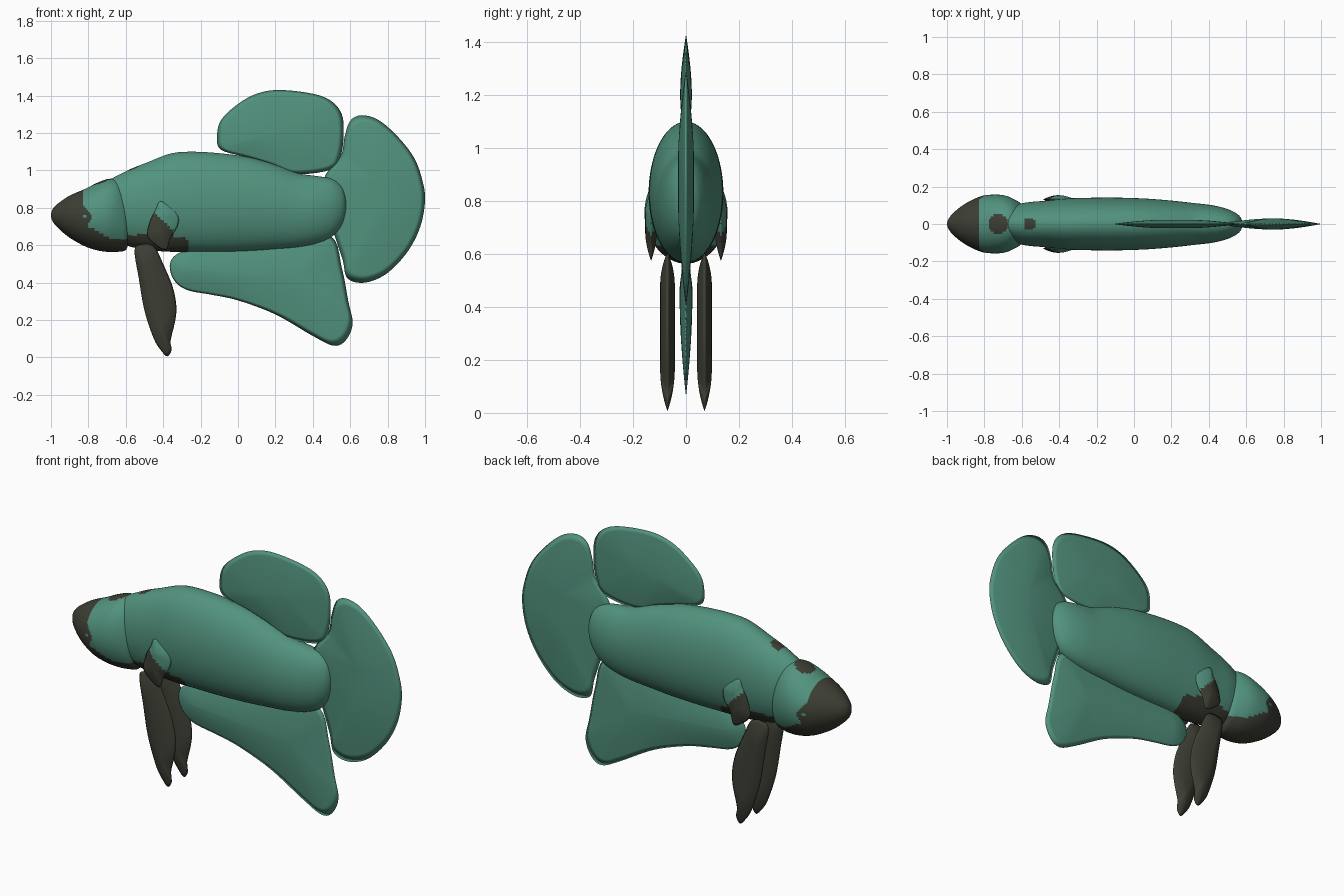
import bpy, math
from mathutils import Vector


def material(name, rgb):
    m = bpy.data.materials.new(name)
    m.diffuse_color = (*rgb, 1)
    return m


TEAL = material("teal", (0.085, 0.29, 0.21))
DARK = material("dark olive", (0.045, 0.049, 0.034))


def spline(pts, steps, closed=False):
    """Catmull-Rom curve through points of any dimension."""
    n, out = len(pts), []
    for i in range(n if closed else n - 1):
        idx = [(i + k) % n if closed else min(max(i + k, 0), n - 1) for k in (-1, 0, 1, 2)]
        a, b, c, d = (pts[j] for j in idx)
        for s in range(steps):
            t = s / steps
            out.append(tuple(0.5 * (2 * q + (r - p) * t + (2 * p - 5 * q + 4 * r - w) * t * t
                                    + (3 * q - p - 3 * r + w) * t ** 3)
                             for p, q, r, w in zip(a, b, c, d)))
    if not closed:
        out.append(tuple(pts[-1]))
    return out


def build(name, verts, faces, is_dark):
    me = bpy.data.meshes.new(name)
    me.from_pydata(verts, [], faces)
    me.materials.append(TEAL)
    me.materials.append(DARK)
    for p in me.polygons:
        p.use_smooth = True
        p.material_index = int(is_dark(p.center))
    ob = bpy.data.objects.new(name, me)
    bpy.context.collection.objects.link(ob)
    return ob


def loft(name, stations, is_dark, seg=72, steps=8):
    """Elliptical sections along x; station = (x, top z, bottom z, half width)."""
    rings = spline(stations, steps)
    verts, faces = [], []
    for x, top, bot, w in rings:
        for k in range(seg):
            a = 2 * math.pi * k / seg
            verts.append((x, w * math.cos(a), (top + bot) / 2 + (top - bot) / 2 * math.sin(a)))
    for i in range(len(rings) - 1):
        for k in range(seg):
            k2 = (k + 1) % seg
            faces.append((i * seg + k, (i + 1) * seg + k, (i + 1) * seg + k2, i * seg + k2))
    faces.append(tuple(range(seg)))
    faces.append(tuple(reversed(range((len(rings) - 1) * seg, len(rings) * seg))))
    return build(name, verts, faces, is_dark)


def fin(name, outline, ridge, thick, y=0.0, is_dark=lambda c: False, power=1.7, rings=9):
    """Lens-shaped fin: outline in (x, z), swelling to a ridge line in the middle."""
    edge = [Vector(p) for p in spline(outline, 5, True)]
    a, b = Vector(ridge[0]), Vector(ridge[1])
    ab = b - a
    n = len(edge)
    verts, faces = [], []
    # rings run from the front ridge, over the edge, to the back ridge
    for r in range(-rings, rings + 1):
        t = 1 - abs(r) / rings
        h = thick * (1 - t ** power) * (1 if r > 0 else -1)
        for p in edge:
            s = min(max((p - a).dot(ab) / max(ab.length_squared, 1e-9), 0), 1)
            q = (a + ab * s).lerp(p, t)
            verts.append((q.x, y + h, q.y))
    for r in range(2 * rings):
        for k in range(n):
            k2 = (k + 1) % n
            faces.append((r * n + k, r * n + k2, (r + 1) * n + k2, (r + 1) * n + k))
    ob = build(name, verts, faces, is_dark)
    return ob


# Body, with a dark throat patch and a dark spot on the nape
def body_dark(c):
    throat = c.x < -0.26 and c.z < 0.655 - 0.25 * max(0, c.x + 0.36)
    return throat or (c.z > 0.9 and math.hypot(c.x + 0.56, c.y) < 0.032)


loft("body", [
    (-0.74, 0.80, 0.78, 0.01), (-0.70, 0.93, 0.66, 0.07), (-0.60, 0.995, 0.60, 0.11),
    (-0.48, 1.045, 0.575, 0.124), (-0.36, 1.09, 0.565, 0.136), (-0.25, 1.10, 0.565, 0.14),
    (-0.10, 1.092, 0.565, 0.141), (0.06, 1.07, 0.57, 0.136), (0.20, 1.03, 0.58, 0.125),
    (0.32, 0.985, 0.59, 0.112), (0.42, 0.97, 0.61, 0.10), (0.50, 0.955, 0.645, 0.08),
    (0.55, 0.92, 0.70, 0.055), (0.573, 0.87, 0.76, 0.03), (0.58, 0.82, 0.81, 0.003)], body_dark)


# Head, with a dark snout, chin and crown spot
def head_dark(c):
    if math.hypot(c.x + 0.822, c.z - 0.755) < 0.011:
        return False
    snout = c.x < -0.825 + 0.05 * max(0, 1 - abs(c.z - 0.75) / 0.06)
    chin = c.z < 0.635 + 0.55 * max(0, -0.68 - c.x)
    return snout or chin or (c.z > 0.85 and math.hypot(c.x + 0.725, c.y) < 0.052)


loft("head", [
    (-1.0, 0.765, 0.755, 0.004), (-0.99, 0.795, 0.725, 0.03), (-0.96, 0.825, 0.69, 0.065),
    (-0.90, 0.865, 0.64, 0.11), (-0.82, 0.90, 0.595, 0.148), (-0.75, 0.935, 0.572, 0.157),
    (-0.69, 0.955, 0.564, 0.152), (-0.64, 0.945, 0.565, 0.132), (-0.60, 0.89, 0.575, 0.105),
    (-0.585, 0.80, 0.62, 0.07), (-0.58, 0.73, 0.70, 0.01)], head_dark)

# Dorsal, tail and anal fins on the centre line
fin("dorsal_fin", [
    (-0.112, 1.18), (-0.09, 1.27), (0, 1.355), (0.10, 1.41), (0.22, 1.43), (0.40, 1.41),
    (0.50, 1.37), (0.555, 1.30), (0.565, 1.20), (0.55, 1.08), (0.50, 1.005), (0.30, 0.98),
    (0.18, 1.03), (0.05, 1.07), (-0.09, 1.11)], [(0.15, 1.19), (0.30, 1.21)], 0.022)
fin("tail_fin", [
    (0.66, 1.295), (0.75, 1.27), (0.85, 1.185), (0.94, 1.07), (0.985, 0.95), (1.0, 0.84),
    (0.975, 0.70), (0.91, 0.57), (0.81, 0.46), (0.72, 0.41), (0.64, 0.40), (0.58, 0.43),
    (0.56, 0.52), (0.52, 0.64), (0.48, 0.76), (0.45, 0.88), (0.47, 0.98), (0.55, 1.08),
    (0.57, 1.18), (0.60, 1.265)], [(0.74, 0.95), (0.75, 0.80)], 0.03)
fin("anal_fin", [
    (-0.365, 0.49), (-0.34, 0.41), (-0.27, 0.36), (-0.14, 0.335), (0, 0.305), (0.20, 0.23),
    (0.40, 0.115), (0.51, 0.063), (0.575, 0.09), (0.613, 0.18), (0.59, 0.30), (0.555, 0.48),
    (0.50, 0.645), (0.30, 0.64), (0, 0.60), (-0.22, 0.585), (-0.33, 0.55)],
    [(-0.26, 0.47), (0.33, 0.42)], 0.024)

# Paired fins, mirrored across the body
for side, label in ((-1, "front"), (1, "back")):
    fin("pelvic_fin_" + label, [
        (-0.553, 0.57), (-0.52, 0.605), (-0.45, 0.595), (-0.40, 0.50), (-0.35, 0.38),
        (-0.33, 0.28), (-0.335, 0.20), (-0.36, 0.09), (-0.355, 0.04), (-0.378, 0.006),
        (-0.41, 0.035), (-0.45, 0.10), (-0.50, 0.25), (-0.53, 0.42)],
        [(-0.49, 0.47), (-0.41, 0.18)], 0.028, side * 0.07, lambda c: True, 2.2)
    fin("pectoral_fin_" + label, [
        (-0.42, 0.833), (-0.38, 0.82), (-0.325, 0.77), (-0.32, 0.71), (-0.36, 0.64),
        (-0.385, 0.575), (-0.44, 0.60), (-0.485, 0.65), (-0.47, 0.73), (-0.44, 0.79)],
        [(-0.40, 0.76), (-0.41, 0.68)], 0.022, side * 0.132,
        lambda c: c.x + 0.4 + c.z - 0.73 < 0)
